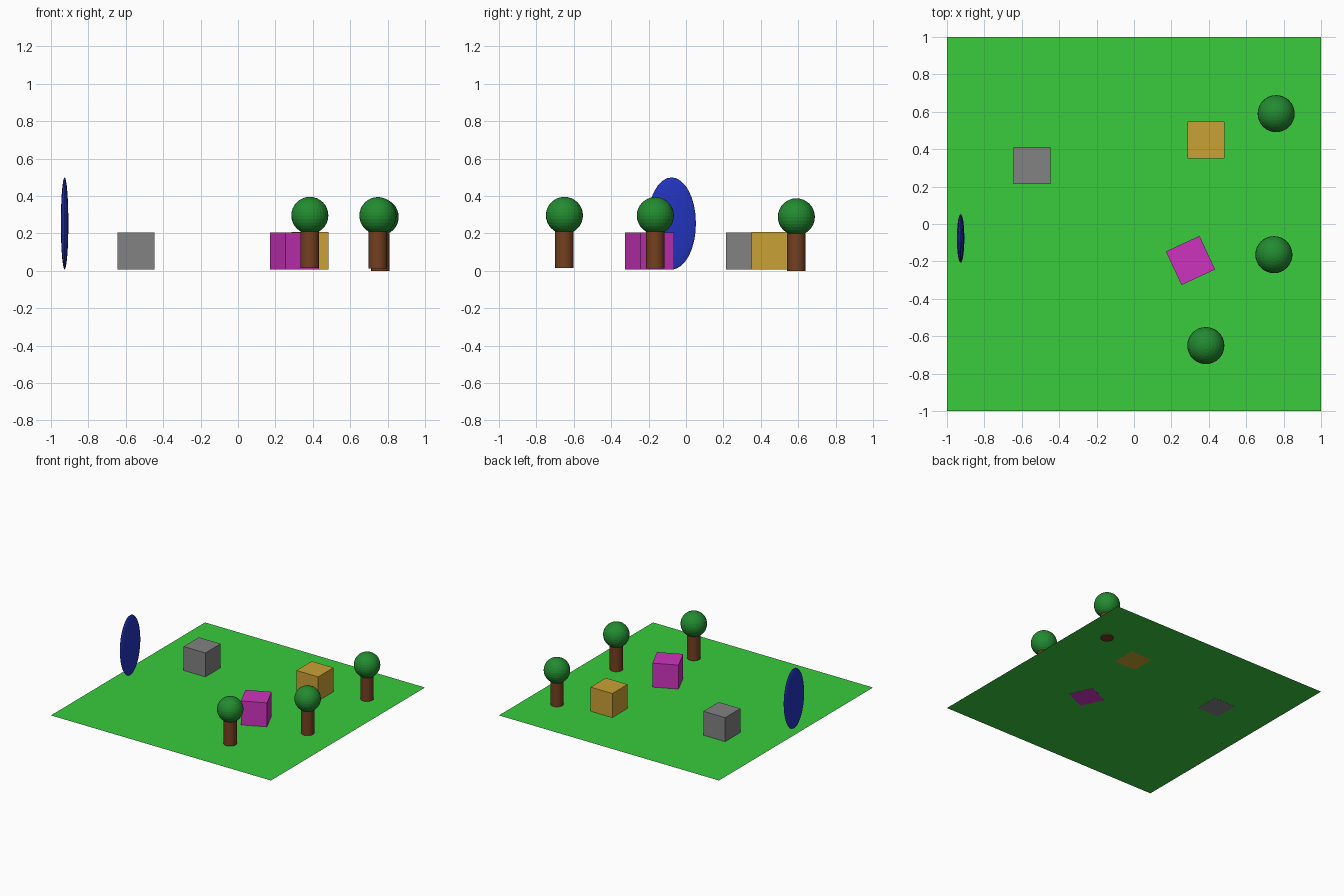
import bpy
import math

if "Cube" in bpy.data.objects:
    bpy.data.objects.remove(bpy.data.objects["Cube"])


def s2l(c):
    c /= 255
    return c / 12.92 if c <= 0.04045 else ((c + 0.055) / 1.055) ** 2.4


def material(name, r, g, b):
    m = bpy.data.materials.new(name)
    m.diffuse_color = (s2l(r), s2l(g), s2l(b), 1)
    m.use_nodes = True
    m.node_tree.nodes["Principled BSDF"].inputs["Base Color"].default_value = m.diffuse_color
    return m


GRASS = material("grass green", 56, 204, 60)
LEAF = material("leaf green", 34, 139, 48)
BARK = material("bark brown", 116, 64, 32)
MAGENTA = material("magenta", 205, 52, 190)
GOLD = material("gold", 201, 161, 53)
GREY = material("grey", 130, 130, 130)
BLUE = material("deep blue", 34, 52, 190)


def finish(name, mat):
    ob = bpy.context.object
    ob.name = name
    ob.data.materials.append(mat)
    return ob


# Square lawn
bpy.ops.mesh.primitive_plane_add(size=2, location=(0, 0, 0.008))
finish("lawn", GRASS)


# Cubes resting on the lawn
def box(name, mat, x, y, bottom, angle=0):
    bpy.ops.mesh.primitive_cube_add(size=0.198, location=(x, y, bottom + 0.099),
                                    rotation=(0, 0, math.radians(angle)))
    finish(name, mat)


box("grey_box", GREY, -0.546, 0.314, 0.007)
box("gold_box", GOLD, 0.385, 0.449, 0.0079)
box("magenta_box", MAGENTA, 0.302, -0.195, 0.007, 25)


# Trees: round trunk and ball crown
def tree(name, x, y, bottom, crown_z):
    bpy.ops.mesh.primitive_cylinder_add(vertices=32, radius=0.0495, depth=0.2,
                                        location=(x, y, bottom + 0.1))
    finish(name + "_trunk", BARK)
    bpy.ops.object.shade_smooth_by_angle()
    bpy.ops.mesh.primitive_uv_sphere_add(segments=32, ring_count=16, radius=0.099,
                                         location=(x, y, crown_z))
    finish(name + "_crown", LEAF)


tree("back_tree", 0.76, 0.59, 0.0, 0.288)
tree("right_tree", 0.748, -0.164, 0.012, 0.295)
tree("front_tree", 0.384, -0.65, 0.014, 0.296)

# Thin upright oval disc
bpy.ops.mesh.primitive_uv_sphere_add(segments=32, ring_count=16, radius=1,
                                     location=(-0.927, -0.077, 0.253))
disc = finish("oval_disc", BLUE)
disc.scale = (0.02, 0.13, 0.246)
bpy.ops.object.transform_apply(location=False, rotation=False, scale=True)
